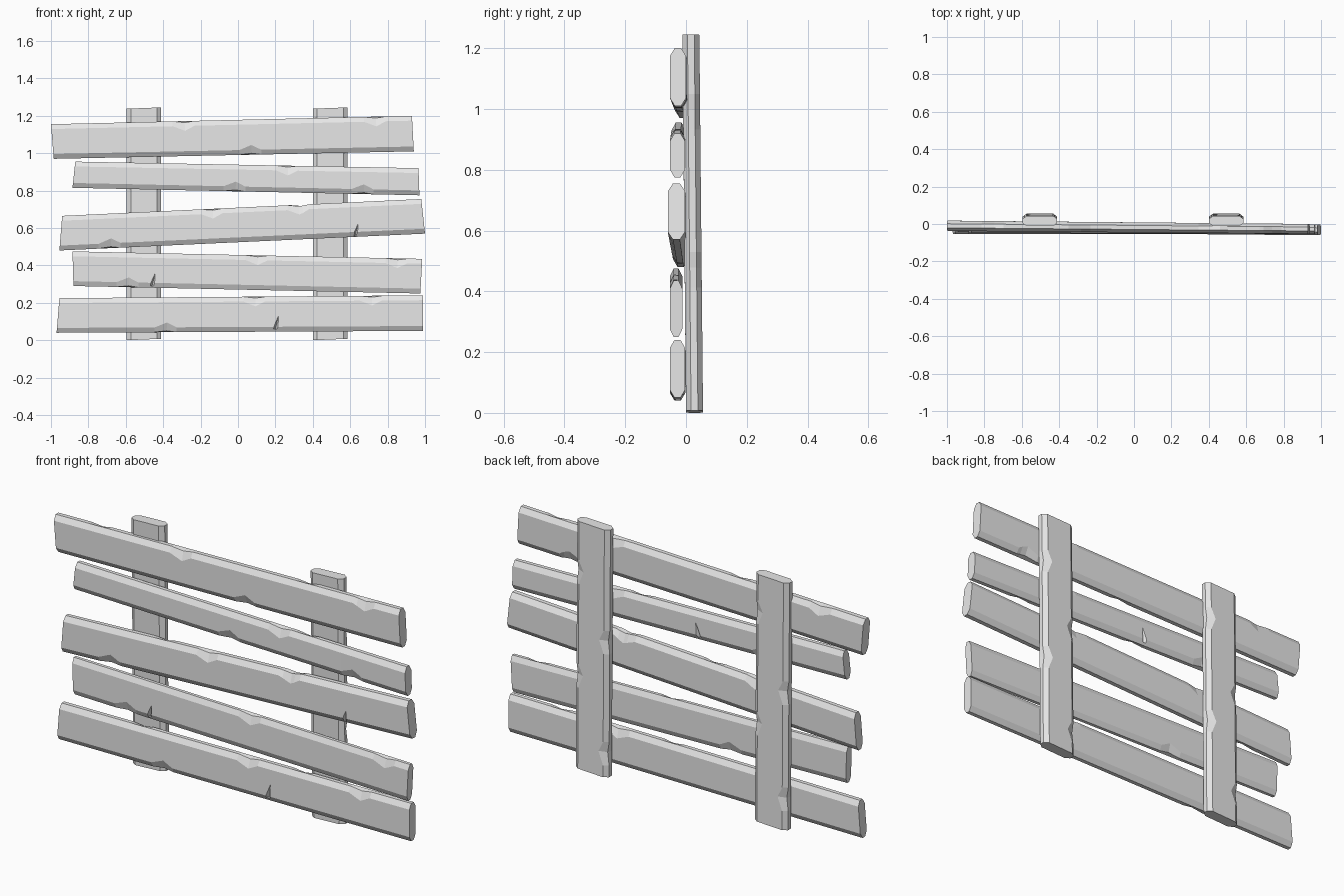
import bpy, bmesh
from mathutils import Vector

cube = bpy.data.objects.get("Cube")
if cube:
    bpy.data.objects.remove(cube, do_unlink=True)

grey = bpy.data.materials.new("weathered grey")
grey.use_nodes = True
COLOUR = (0.8, 0.8, 0.8, 1)
grey.diffuse_color = COLOUR
grey.node_tree.nodes["Principled BSDF"].inputs["Base Color"].default_value = COLOUR

# Which chipped edge each nick belongs to
FRONT_LOW, FRONT_HIGH, BACK_HIGH, BACK_LOW = range(4)


def link_mesh(name, bm):
    bmesh.ops.recalc_face_normals(bm, faces=bm.faces)
    mesh = bpy.data.meshes.new(name)
    bm.to_mesh(mesh)
    bm.free()
    mesh.materials.append(grey)
    obj = bpy.data.objects.new(name, mesh)
    bpy.context.collection.objects.link(obj)
    return obj


def board(name, start, end, y_start, y_end, nicks=(), bevel=0.026):
    """Chamfered board lofted between two end edges, chipped along its corners.
    start, end: (low, high) corners in x, z; y_start, y_end: (front, back)."""
    a0, a1, b0, b1 = (Vector(p) for p in (*start, *end))
    half = 0.065 / (b0 - a0).length
    stations = {0.0, 1.0}
    for t, edge in nicks:
        stations.update((t - half, t, t + half * 0.8))

    bm = bmesh.new()
    rings = []
    for t in sorted(stations):
        low, high = a0.lerp(b0, t), a1.lerp(b1, t)
        width = (high - low).length
        front, back = (p + (q - p) * t for p, q in zip(y_start, y_end))
        deep = (back - front) * 0.3
        chip = [0.0] * 4
        for centre, edge in nicks:
            chip[edge] = max(chip[edge], 1 - abs(t - centre) / half, 0)
            if chip[edge] < 0.25:
                chip[edge] = 0
        face = [bevel + 0.026 * c for c in chip]
        side = [0.008 * c for c in chip]
        section = [(face[0], front), (width - face[1], front),
                   (width - side[1], front + deep), (width - side[2], back - deep),
                   (width - face[2], back), (face[3], back),
                   (side[3], back - deep), (side[0], front + deep)]
        ring = []
        for w, y in section:
            p = low.lerp(high, w / width)
            ring.append(bm.verts.new((p.x, y, p.y)))
        rings.append(ring)

    for r, s in zip(rings, rings[1:]):
        for i in range(8):
            j = (i + 1) % 8
            bm.faces.new((r[i], r[j], s[j], s[i]))
    bm.faces.new(rings[0])
    bm.faces.new(rings[-1])
    return link_mesh(name, bm)


def crack(obj, x, z, height, y, inward=1, lean=0.02):
    """Cut a tapering split into a face at depth y."""
    bm = bmesh.new()
    out = y - inward * 0.004
    corners = [bm.verts.new(p) for p in (
        (x - 0.016, out, z), (x + 0.016, out, z),
        (x + lean, out, z + height), (x, y + inward * 0.022, z))]
    for skip in range(4):
        bm.faces.new(corners[:skip] + corners[skip + 1:])
    cutter = link_mesh("crack_cutter", bm)
    cutter.hide_render = True
    mod = obj.modifiers.new("crack", "BOOLEAN")
    mod.operation = "DIFFERENCE"
    mod.solver = "EXACT"
    mod.object = cutter
    bpy.context.view_layer.objects.active = obj
    bpy.ops.object.modifier_apply(modifier=mod.name)
    bpy.data.objects.remove(cutter, do_unlink=True)


# Upright posts
post_nicks = {"right": [(0.56, BACK_LOW), (0.13, BACK_LOW), (0.85, BACK_HIGH), (0.4, BACK_HIGH)],
              "left": [(0.55, BACK_LOW), (0.1, BACK_LOW), (0.8, BACK_HIGH), (0.38, BACK_HIGH)]}
for side, x in (("right", -0.503), ("left", 0.493)):
    board(side + "_post",
          ((x - 0.092, 0.0), (x + 0.092, 0.008)),
          ((x - 0.092, 1.238), (x + 0.092, 1.245)),
          (0.0, 0.056), (-0.012, 0.044), post_nicks[side], bevel=0.022)

# Crossing planks, top to bottom
board("top_plank", ((-0.985, 0.97), (-1.0, 1.155)), ((0.94, 1.01), (0.93, 1.20)),
      (-0.037, 0.018), (-0.053, 0.0),
      [(0.37, FRONT_HIGH), (0.9, FRONT_HIGH), (0.55, FRONT_LOW),
       (0.73, BACK_HIGH), (0.13, BACK_HIGH), (0.85, BACK_LOW)])
upper = board("upper_plank", ((-0.885, 0.815), (-0.87, 0.955)), ((0.97, 0.775), (0.965, 0.92)),
              (-0.048, 0.0), (-0.053, -0.003),
              [(0.62, FRONT_HIGH), (0.47, FRONT_LOW), (0.84, FRONT_LOW),
               (0.7, BACK_HIGH), (0.25, BACK_LOW)])
middle = board("middle_plank", ((-0.955, 0.48), (-0.94, 0.665)), ((1.0, 0.57), (0.98, 0.755)),
               (-0.043, 0.008), (-0.06, -0.003),
               [(0.42, FRONT_HIGH), (0.66, FRONT_HIGH), (0.14, FRONT_LOW),
                (0.67, BACK_HIGH), (0.29, BACK_HIGH)])
lower = board("lower_plank", ((-0.88, 0.29), (-0.885, 0.475)), ((0.975, 0.25), (0.985, 0.435)),
              (-0.053, -0.012), (-0.053, -0.012),
              [(0.53, FRONT_HIGH), (0.93, FRONT_HIGH), (0.16, FRONT_LOW), (0.35, BACK_LOW)])
bottom = board("bottom_plank", ((-0.97, 0.04), (-0.955, 0.225)), ((0.99, 0.05), (0.99, 0.24)),
               (-0.053, -0.002), (-0.053, -0.003),
               [(0.54, FRONT_HIGH), (0.86, FRONT_HIGH), (0.3, FRONT_LOW),
                (0.69, BACK_HIGH), (0.23, BACK_HIGH)])

# Splits in the plank faces
crack(middle, 0.625, 0.555, 0.08, -0.057)
crack(lower, -0.46, 0.29, 0.08, -0.053)
crack(bottom, 0.2, 0.06, 0.085, -0.053)
crack(upper, -0.07, 0.81, 0.085, -0.002, inward=-1)
